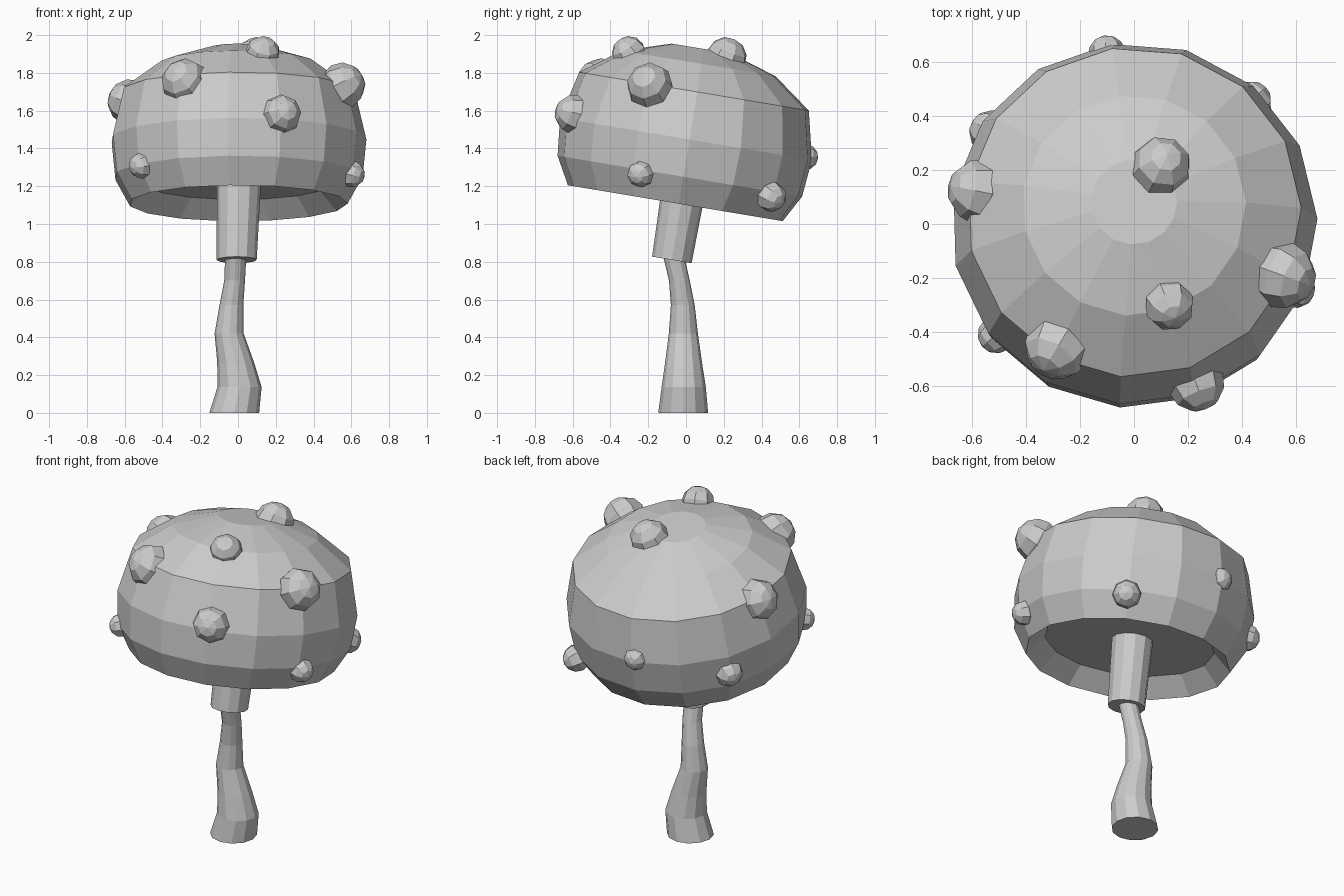
import bpy, bmesh, math
from mathutils import Matrix, Vector

if "Cube" in bpy.data.objects:
    bpy.data.objects.remove(bpy.data.objects["Cube"])

TILT = Matrix.Rotation(math.radians(-9.5), 4, 'X')


def loft(name, rings, sides, offset=0.0, matrix=Matrix()):
    """Flat-shaded tube through rings of (x, y, z, radius), capped at both ends."""
    bm = bmesh.new()
    loops = []
    for x, y, z, r in rings:
        angles = [offset + 2 * math.pi * i / sides for i in range(sides)]
        loops.append([bm.verts.new((x + r * math.cos(a), y + r * math.sin(a), z)) for a in angles])
    for low, high in zip(loops, loops[1:]):
        for i in range(sides):
            j = (i + 1) % sides
            bm.faces.new((low[i], low[j], high[j], high[i]))
    bm.faces.new(reversed(loops[0]))
    bm.faces.new(loops[-1])
    bm.transform(matrix)
    finish(name, bm)


def finish(name, bm):
    bmesh.ops.recalc_face_normals(bm, faces=bm.faces)
    mesh = bpy.data.meshes.new(name)
    bm.to_mesh(mesh)
    bm.free()
    bpy.context.collection.objects.link(bpy.data.objects.new(name, mesh))


# Tilted cap: recessed underside, rim, then dome (height along axis, radius)
cap_profile = [(0.10, 0.48), (0.0, 0.58), (0.145, 0.66), (0.345, 0.68),
               (0.60, 0.62), (0.75, 0.415), (0.83, 0.16)]
loft("mushroom_cap", [(0, 0, h, r) for h, r in cap_profile], 15, math.radians(1.5),
     Matrix.Translation((0, -0.055, 1.11)) @ TILT)

# Wide upper stem, tilted with the cap
loft("upper_stem", [(-0.007, 0, 0, 0.106), (0.005, 0, 0.42, 0.117)], 12, 0,
     Matrix.Translation((0, -0.075, 0.81)) @ TILT)

# Thin crooked lower stem
loft("lower_stem", [(-0.02, -0.015, 0.0, 0.132), (0.008, -0.012, 0.137, 0.117),
                    (-0.012, -0.013, 0.265, 0.098), (-0.047, -0.014, 0.42, 0.077),
                    (-0.035, -0.017, 0.57, 0.063), (-0.018, -0.035, 0.70, 0.055),
                    (-0.012, -0.065, 0.83, 0.056)], 12)

# Spots on the cap, poles facing outwards (x, y, z, radius)
spots = [(0.10, 0.21, 1.875, 0.115), (0.13, -0.30, 1.90, 0.095),
         (-0.28, -0.45, 1.75, 0.128), (0.55, -0.19, 1.73, 0.125),
         (-0.57, 0.12, 1.645, 0.122), (0.23, -0.59, 1.58, 0.106),
         (-0.51, -0.41, 1.31, 0.070), (0.60, -0.24, 1.265, 0.072),
         (0.43, 0.45, 1.145, 0.082), (-0.10, 0.63, 1.355, 0.070),
         (-0.53, 0.34, 1.27, 0.082)]
cap_centre = Vector((0, 0.01, 1.42))
for n, (x, y, z, r) in enumerate(spots, 1):
    centre = Vector((x, y, z))
    facing = (centre - cap_centre).to_track_quat('Z', 'Y').to_matrix().to_4x4()
    bm = bmesh.new()
    bmesh.ops.create_uvsphere(bm, u_segments=8, v_segments=6, radius=r,
                              matrix=Matrix.Translation(centre) @ facing)
    finish(f"cap_spot_{n}", bm)
